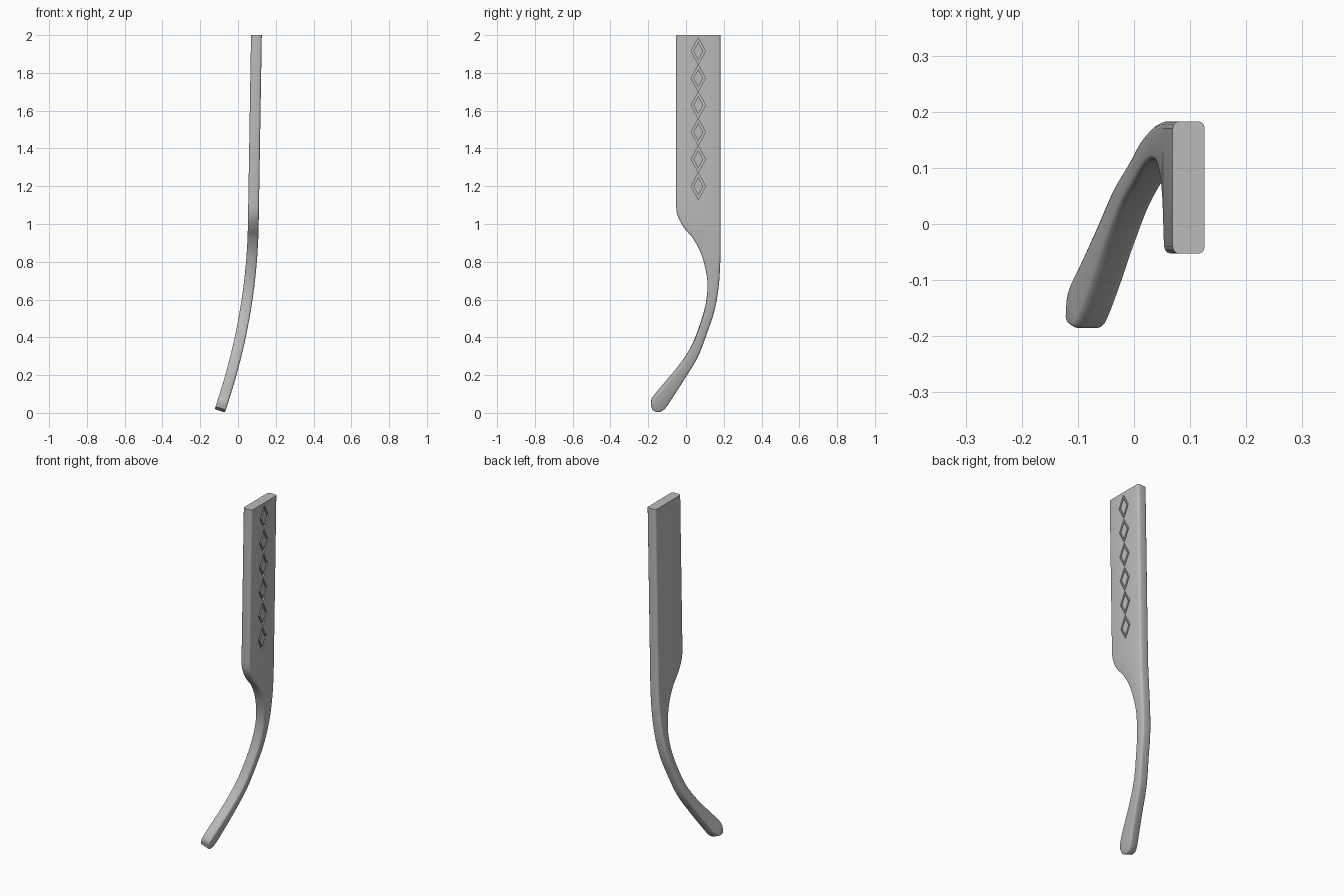
import bpy, bmesh, math
from mathutils import Vector

cube = bpy.data.objects.get("Cube")
if cube:
    bpy.data.objects.remove(cube, do_unlink=True)

HALF = 0.0285      # half thickness of the arm
ROUND = 0.012      # rounding of the long edges

grey = bpy.data.materials.new("plain grey")
grey.use_nodes = True
grey.diffuse_color = (0.5, 0.5, 0.5, 1)
grey.node_tree.nodes["Principled BSDF"].inputs["Base Color"].default_value = (0.5, 0.5, 0.5, 1)


def centre_x(z):
    """Sideways bend: nearly straight panel, curving inward below z = 1."""
    return 0.081 + 0.0165 * (z - 1) - 0.165 * max(0, 1 - z) ** 2


def slope(z):
    return 0.0165 + 0.33 * max(0, 1 - z)


def make_object(name, bm):
    bmesh.ops.recalc_face_normals(bm, faces=bm.faces)
    mesh = bpy.data.meshes.new(name)
    bm.to_mesh(mesh)
    bm.free()
    mesh.materials.append(grey)
    obj = bpy.data.objects.new(name, mesh)
    bpy.context.collection.objects.link(obj)
    return obj


def spline(p, steps):
    """Smooth path through rows p[1] to p[-1]; p[0] only steers the start."""
    p = [Vector(r) for r in p]
    p.append(p[-1] * 2 - p[-2])
    out = []
    for a, b, c, d in zip(p, p[1:], p[2:], p[3:]):
        for i in range(steps):
            t = i / steps
            out.append(0.5 * (2 * b + (c - a) * t + (2 * a - 5 * b + 4 * c - d) * t * t
                              + (3 * b - a - 3 * c + d) * t ** 3))
    return out + [p[-2]]


def section(bm, row):
    """Rounded rectangle from the front edge to the back edge of the arm."""
    front, back = Vector(row[:2]), Vector(row[2:])
    width = (back - front).length
    r = min(ROUND, width * 0.4)
    ring = []
    for k in range(4):
        su, sv = ((1, 1), (-1, 1), (-1, -1), (1, -1))[k]
        for j in range(4):
            a = math.radians(90 * k + 30 * j)
            u = width / 2 + su * (width / 2 - r) + r * math.cos(a)
            v = sv * (HALF - r) + r * math.sin(a)
            y, z = front.lerp(back, u / width)
            n = Vector((1, -slope(z))).normalized() * v
            top = z > 1.99
            ring.append(bm.verts.new((centre_x(z) + n.x, y, z if top else z + n.y)))
    return ring


# Arm outline rows: front y, front z, back y, back z
ROWS = [(-.053, 1.2, .183, 1.2), (-.053, 1.1, .183, 1.1), (-.043, 1.04, .183, 1.04),
        (-.01, .98, .183, .97), (.04, .92, .183, .9), (.085, .83, .182, .81),
        (.113, .7, .173, .67), (.105, .58, .15, .54), (.075, .47, .113, .43),
        (.028, .35, .063, .3), (-.04, .245, -.01, .18), (-.115, .155, -.075, .08),
        (-.165, .095, -.105, .035), (-.185, .06, -.13, .014), (-.18, .025, -.155, .011)]
bm = bmesh.new()
rings = [section(bm, r) for r in [(-.053, 2, .183, 2)] + spline(ROWS, 5)]
for a, b in zip(rings, rings[1:]):
    for i in range(len(a)):
        j = (i + 1) % len(a)
        bm.faces.new((a[i], a[j], b[j], b[i]))
bm.faces.new(rings[0])
bm.faces.new(rings[-1])
arm = make_object("temple_arm", bm)

# Chain of engraved diamond outlines on the outer face
bm = bmesh.new()
for k in range(6):
    zc = 1.915 - 0.143 * k
    loops = []
    for wide, tall, depth in ((.038, .07, .02), (.026, .048, .02), (.026, .048, -.01), (.038, .07, -.01)):
        loop = []
        for cy, cz in ((1, 0), (0, 1), (-1, 0), (0, -1)):
            z = zc + cz * tall
            loop.append(bm.verts.new((centre_x(z) + HALF + depth, 0.065 + cy * wide, z)))
        loops.append(loop)
    for a, b in zip(loops, loops[1:] + loops[:1]):
        for i in range(4):
            j = (i + 1) % 4
            bm.faces.new((a[i], a[j], b[j], b[i]))
cutter = make_object("diamond_groove_cutter", bm)
cutter.hide_render = True

groove = arm.modifiers.new("diamond_grooves", 'BOOLEAN')
groove.operation = 'DIFFERENCE'
groove.solver = 'EXACT'
groove.object = cutter
bpy.ops.object.select_all(action='DESELECT')
arm.select_set(True)
bpy.context.view_layer.objects.active = arm
bpy.ops.object.modifier_apply(modifier=groove.name)
bpy.data.objects.remove(cutter, do_unlink=True)
bpy.ops.object.shade_smooth_by_angle(angle=math.radians(35))
